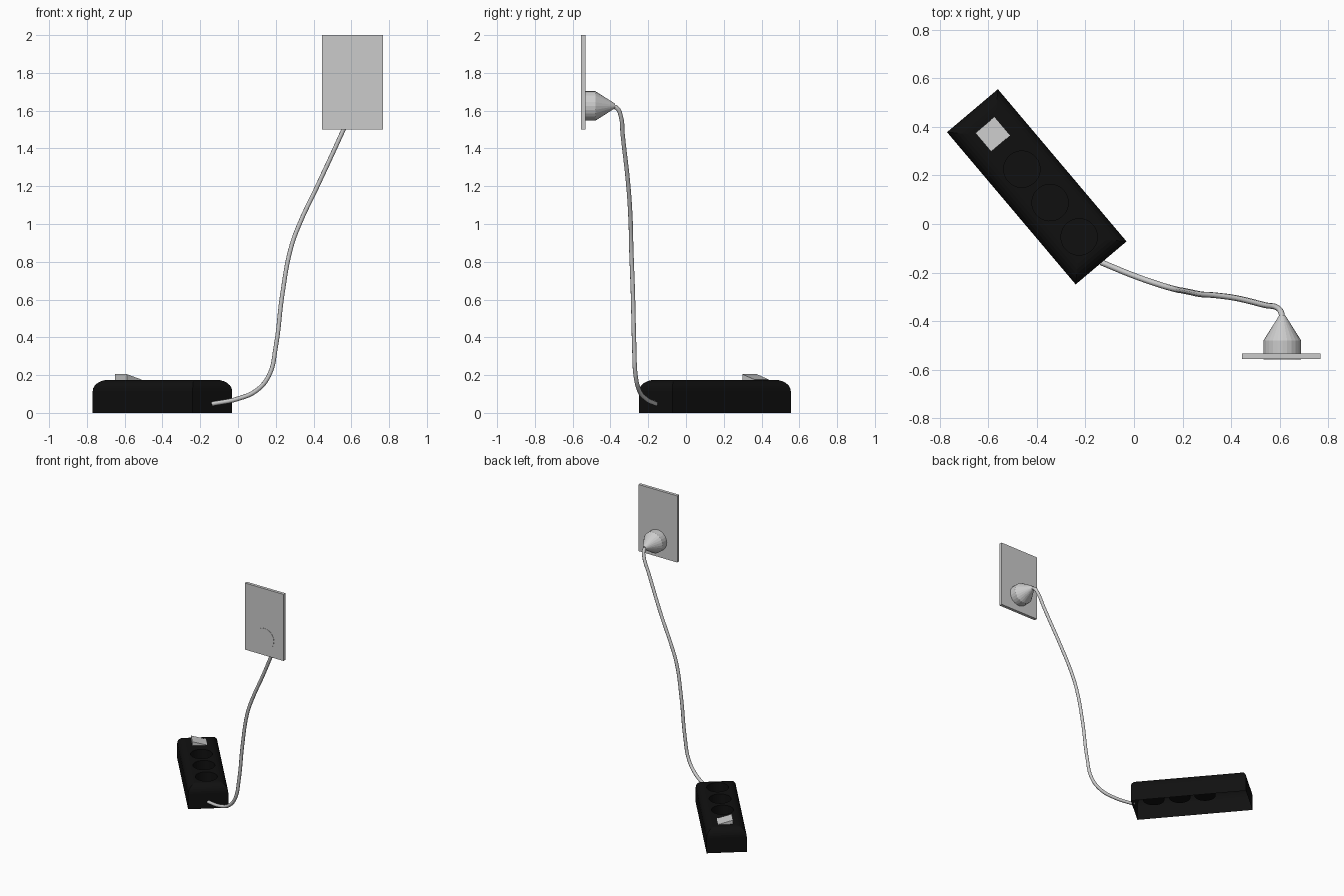
import bpy, bmesh
from math import radians, pi
from mathutils import Matrix, Vector

if "Cube" in bpy.data.objects:
    bpy.data.objects.remove(bpy.data.objects["Cube"])

# Local frame of the strip: +x runs towards the cable end
STRIP = Matrix.Translation((-0.40, 0.153, 0)) @ Matrix.Rotation(radians(-49.8), 4, 'Z')
L, W, H = 0.82, 0.274, 0.175


def add_object(name, bm, matrix=None):
    bmesh.ops.recalc_face_normals(bm, faces=bm.faces)
    mesh = bpy.data.meshes.new(name)
    bm.to_mesh(mesh)
    bm.free()
    ob = bpy.data.objects.new(name, mesh)
    bpy.context.collection.objects.link(ob)
    if matrix:
        ob.matrix_world = matrix
    return ob


def box(bm, lo, hi):
    lo, hi = Vector(lo), Vector(hi)
    m = Matrix.Translation((lo + hi) / 2) @ Matrix.Diagonal((*(hi - lo), 1))
    bmesh.ops.create_cube(bm, size=1, matrix=m)


# Strip body: box with rounded top edges
bm = bmesh.new()
box(bm, (-L / 2, -W / 2, 0), (L / 2, W / 2, H))
top = [e for e in bm.edges if all(v.co.z > H - 0.001 for v in e.verts)]
bmesh.ops.bevel(bm, geom=top, offset=0.06, segments=6, profile=0.5, affect='EDGES')
strip = add_object("power_strip_body", bm, STRIP)

# Round socket wells cut into the top
bm = bmesh.new()
for x in (0.27, 0.085, -0.095):
    bmesh.ops.create_cone(bm, cap_ends=True, segments=32, radius1=0.075, radius2=0.075,
                          depth=0.2, matrix=Matrix.Translation((x, 0, 0.17)))
cutter = add_object("socket_cutter", bm, STRIP)
cutter.hide_render = True
mod = strip.modifiers.new("sockets", 'BOOLEAN')
mod.operation, mod.object, mod.solver = 'DIFFERENCE', cutter, 'EXACT'
bpy.context.view_layer.update()
dg = bpy.context.evaluated_depsgraph_get()
bm = bmesh.new()
bm.from_mesh(strip.evaluated_get(dg).to_mesh())

# The housing is open underneath
floor = [f for f in bm.faces if all(v.co.z < 0.001 for v in f.verts)]
bmesh.ops.delete(bm, geom=floor, context='FACES')
strip.modifiers.clear()
bm.to_mesh(strip.data)
bm.free()
bpy.data.objects.remove(cutter)

black = bpy.data.materials.new("black_plastic")
black.diffuse_color = (0.005, 0.005, 0.005, 1)
black.use_nodes = True
black.node_tree.nodes["Principled BSDF"].inputs["Base Color"].default_value = black.diffuse_color
strip.data.materials.clear()
strip.data.materials.append(black)

# Tilted rocker switch
bm = bmesh.new()
profile = [(-0.05, 0.155), (-0.05, 0.205), (0.052, 0.176), (0.052, 0.155)]
face = bm.faces.new([bm.verts.new((-0.332, y, z)) for y, z in profile])
ext = bmesh.ops.extrude_face_region(bm, geom=[face], use_keep_orig=True)
bmesh.ops.translate(bm, vec=(0.1, 0, 0),
                    verts=[v for v in ext['geom'] if isinstance(v, bmesh.types.BMVert)])
add_object("rocker_switch", bm, STRIP)

# Wall plate
bm = bmesh.new()
box(bm, (0.445, -0.555, 1.5), (0.767, -0.532, 2.0))
add_object("wall_plate", bm)

# Plug: round base tapering to the cable
bm = bmesh.new()
outline = [(0, -0.557), (0.078, -0.557), (0.078, -0.48), (0.012, -0.375), (0, -0.375)]
verts = [bm.verts.new((r, y, 0)) for r, y in outline]
edges = [bm.edges.new(p) for p in zip(verts, verts[1:])]
bmesh.ops.spin(bm, geom=verts + edges, cent=(0, 0, 0), axis=(0, 1, 0),
               angle=2 * pi, steps=24)
bmesh.ops.remove_doubles(bm, verts=bm.verts, dist=0.0005)
add_object("plug", bm, Matrix.Translation((0.61, 0, 1.625)))

# Cable
path = [(-0.135, -0.158, 0.048), (0.0, -0.213, 0.075), (0.1, -0.248, 0.12),
        (0.165, -0.267, 0.2), (0.2, -0.274, 0.35), (0.235, -0.281, 0.63),
        (0.282, -0.29, 0.88), (0.33, -0.293, 1.01), (0.42, -0.305, 1.2),
        (0.545, -0.335, 1.47), (0.59, -0.345, 1.57), (0.606, -0.365, 1.613),
        (0.61, -0.4, 1.625)]
curve = bpy.data.curves.new("cable", 'CURVE')
curve.dimensions = '3D'
curve.bevel_depth = 0.012
curve.bevel_resolution = 2
curve.resolution_u = 6
curve.use_fill_caps = True
spline = curve.splines.new('BEZIER')
spline.bezier_points.add(len(path) - 1)
for p, co in zip(spline.bezier_points, path):
    p.co = co
    p.handle_left_type = p.handle_right_type = 'AUTO'
bpy.context.collection.objects.link(bpy.data.objects.new("cable", curve))
